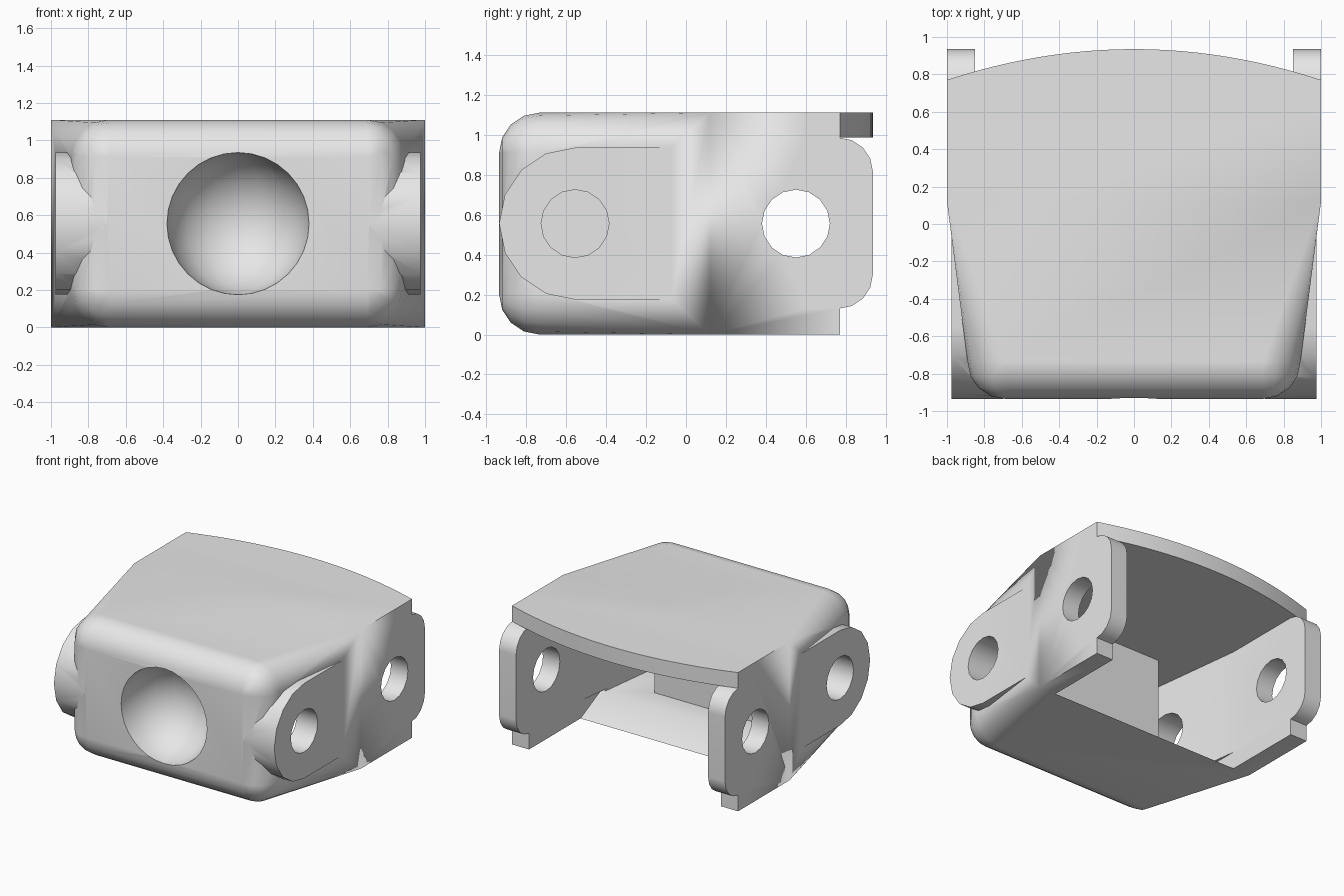
import bpy, bmesh
from math import sin, cos, pi
from mathutils import Vector

if "Cube" in bpy.data.objects:
    bpy.data.objects.remove(bpy.data.objects["Cube"], do_unlink=True)

HEIGHT, FRONT, BACK = 1.11, -0.935, 0.935
MID = HEIGHT / 2
ROUND = 0.2          # front edge radius
WALL = 0.85          # inner face of the side plates
FLOOR, CEILING = 0.125, 0.985
KNUCKLE_Y, KNUCKLE_R, PIN_R = -0.555, 0.38, 0.17


def make_object(name, bm):
    bmesh.ops.recalc_face_normals(bm, faces=bm.faces)
    mesh = bpy.data.meshes.new(name)
    bm.to_mesh(mesh)
    bm.free()
    obj = bpy.data.objects.new(name, mesh)
    bpy.context.collection.objects.link(obj)
    return obj


def prism(name, points, axis, low, high):
    """Extrude a 2D outline along x (points are y, z) or z (points are x, y)."""
    place = (lambda p, t: (t, *p)) if axis == "x" else (lambda p, t: (*p, t))
    bm = bmesh.new()
    face = bm.faces.new([bm.verts.new(place(p, low)) for p in points])
    made = bmesh.ops.extrude_face_region(bm, geom=[face])["geom"]
    shift = Vector(place((0, 0), high - low))
    bmesh.ops.translate(bm, verts=[v for v in made if isinstance(v, bmesh.types.BMVert)], vec=shift)
    return make_object(name, bm)


def arc(cx, cy, r, start, end, steps):
    angles = [start + (end - start) * i / steps for i in range(steps + 1)]
    return [(cx + r * cos(a), cy + r * sin(a)) for a in angles]


def combine(target, tool, operation):
    mod = target.modifiers.new(operation, "BOOLEAN")
    mod.operation, mod.solver, mod.object = operation, "EXACT", tool
    bpy.context.view_layer.objects.active = target
    bpy.ops.object.modifier_apply(modifier=mod.name)
    bpy.data.objects.remove(tool, do_unlink=True)


def section(y, half_width, inset, r):
    """Rounded rectangle ring: corner centres inset from the sides."""
    cx, low, high = half_width - inset, inset, HEIGHT - inset
    corners = [(cx, high), (-cx, high), (-cx, low), (cx, low)]
    return [(x, y, z) for i, (px, pz) in enumerate(corners)
            for x, z in arc(px, pz, r, i * pi / 2, (i + 1) * pi / 2, 4)]


# Body: square at the back, narrowing to a rounded nose
rings = [section(0.77, 1, 0, 0), section(0.12, 1, 0, 0)]
for i in range(5):
    a = i * pi / 8
    rings.append(section(FRONT + ROUND * (1 - sin(a)), 0.89, ROUND, ROUND * cos(a)))
bm = bmesh.new()
loops = [[bm.verts.new(p) for p in ring] for ring in rings]
for one, two in zip(loops, loops[1:]):
    for i in range(len(one)):
        j = (i + 1) % len(one)
        bm.faces.new((one[i], one[j], two[j], two[i]))
bm.faces.new(loops[0])
bm.faces.new(loops[-1])
bmesh.ops.remove_doubles(bm, verts=bm.verts, dist=1e-4)
bmesh.ops.dissolve_degenerate(bm, edges=bm.edges, dist=1e-4)
body = make_object("bracket_body", bm)

# Curved back lip of the top plate
lip = [(x, BACK - (BACK - 0.77) * x * x) for x in [1 - i / 12 for i in range(25)]]
combine(body, prism("top_lip", [(-1, 0.6), (1, 0.6)] + lip, "z", CEILING, HEIGHT), "UNION")

# Rounded rear tabs, still joined until the cavity is cut
TAB_R = 0.17
tab = ([(0.6, 0.13)] + arc(BACK - TAB_R, 0.13 + TAB_R, TAB_R, -pi / 2, 0, 4)
       + arc(BACK - TAB_R, CEILING - TAB_R, TAB_R, 0, pi / 2, 4) + [(0.6, CEILING)])
combine(body, prism("rear_tabs", tab, "x", -1, 1), "UNION")

# Knuckle bosses on both sides of the nose
boss = [(0.05, MID + KNUCKLE_R)] + arc(KNUCKLE_Y, MID, KNUCKLE_R, pi / 2, 3 * pi / 2, 8) + [(0.05, MID - KNUCKLE_R)]
for low, high in ((0.7, 0.975), (-0.975, -0.7)):
    combine(body, prism("knuckle_boss", boss, "x", low, high), "UNION")

# Cavity that leaves a solid block behind the nose
half = [(WALL, 1.1), (WALL, 0.12), (0.74, -0.78), (0.51, -0.78), (0.51, -0.33)]
plan = half + [(-x, y) for x, y in reversed(half)]
combine(body, prism("cavity", plan, "z", FLOOR, CEILING), "DIFFERENCE")

# Open underside with a sloped floor edge
opening = [(0.328, -0.1), (0.12, 0), (-0.17, 0.14), (1.1, 0.14), (1.1, -0.1)]
combine(body, prism("underside_opening", opening, "x", -WALL, WALL), "DIFFERENCE")

# Pin holes: rear pair in line, front pair stopping at the block
for y, low, high in ((0.55, -1.1, 1.1), (KNUCKLE_Y, 0.6, 1.1), (KNUCKLE_Y, -1.1, -0.6)):
    circle = arc(y, MID, PIN_R, 0, 2 * pi, 16)[:-1]
    combine(body, prism("pin_hole", circle, "x", low, high), "DIFFERENCE")

# Round socket in the front
bm = bmesh.new()
bmesh.ops.create_uvsphere(bm, u_segments=16, v_segments=16, radius=KNUCKLE_R)
bmesh.ops.translate(bm, verts=bm.verts, vec=(0, FRONT, MID))
combine(body, make_object("socket", bm), "DIFFERENCE")

# Material and shading
grey = bpy.data.materials.new("plain_grey")
grey.use_nodes = True
color = (0.8, 0.8, 0.8, 1)
grey.diffuse_color = color
grey.node_tree.nodes["Principled BSDF"].inputs["Base Color"].default_value = color
body.data.materials.clear()
body.data.materials.append(grey)
for face in body.data.polygons:
    face.material_index = 0
bpy.ops.object.select_all(action="DESELECT")
body.select_set(True)
bpy.context.view_layer.objects.active = body
bpy.ops.object.shade_smooth_by_angle(angle=pi / 6)
body.modifiers.new("even_normals", "WEIGHTED_NORMAL").keep_sharp = True
